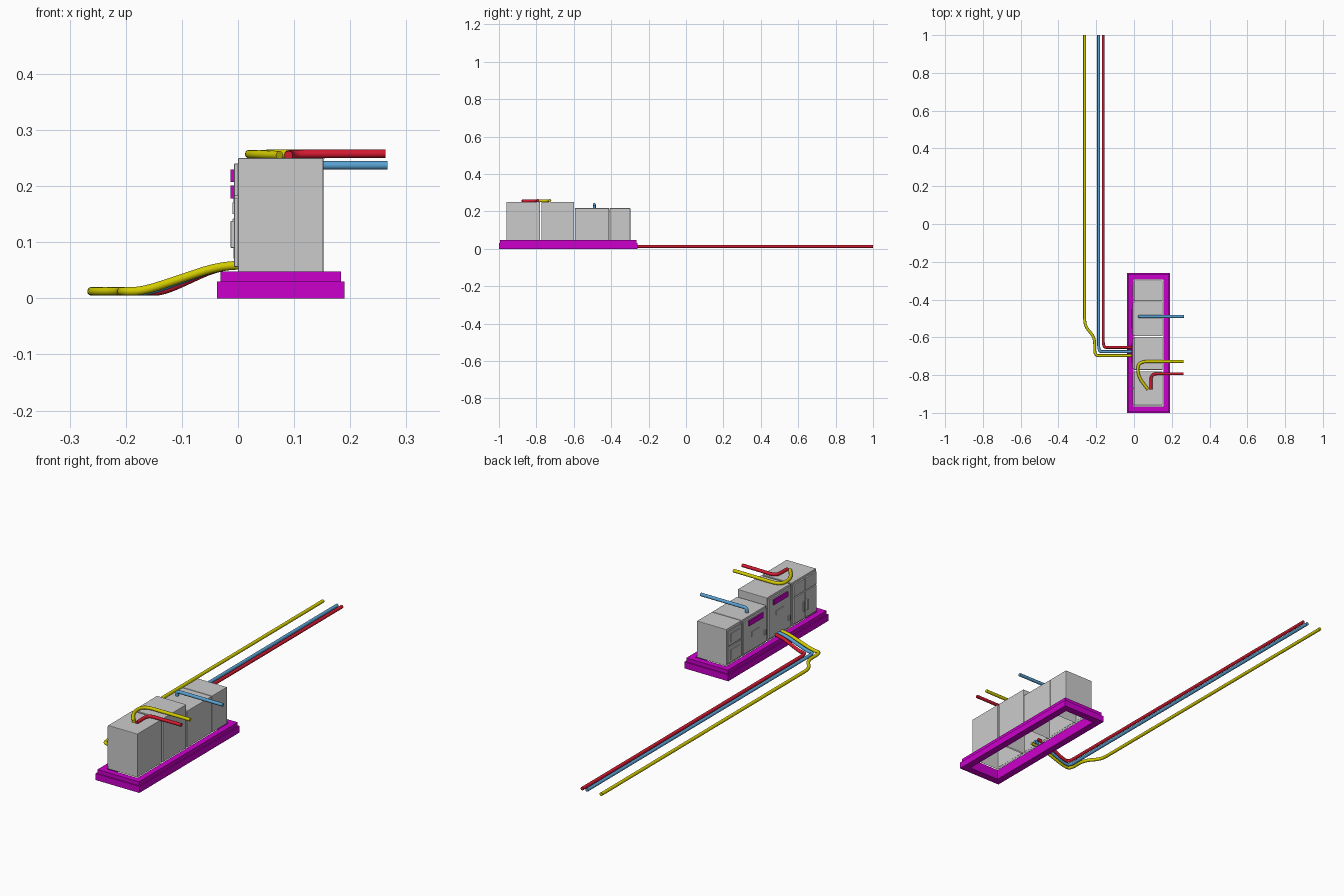
import bpy, bmesh, math
from mathutils import Vector

if "Cube" in bpy.data.objects:
    bpy.data.objects.remove(bpy.data.objects["Cube"])


def colour(name, rgb):
    m = bpy.data.materials.new(name)
    m.diffuse_color = (*rgb, 1)
    m.use_nodes = True
    m.node_tree.nodes["Principled BSDF"].inputs["Base Color"].default_value = m.diffuse_color
    return m


MAGENTA = colour("magenta", (0.6, 0.0, 0.6))
RED = colour("red", (0.65, 0.01, 0.03))
BLUE = colour("blue", (0.1, 0.36, 0.65))
YELLOW = colour("yellow", (0.65, 0.6, 0.0))


def finish(name, bm, mat=None, bevel=0):
    bmesh.ops.recalc_face_normals(bm, faces=bm.faces)
    me = bpy.data.meshes.new(name)
    bm.to_mesh(me)
    bm.free()
    ob = bpy.data.objects.new(name, me)
    bpy.context.collection.objects.link(ob)
    if mat:
        me.materials.append(mat)
    if bevel:
        b = ob.modifiers.new("bevel", 'BEVEL')
        b.width, b.segments = bevel, 2
    return ob


def box(name, x, y, z, mat=None, bevel=0, open_bottom=False):
    bm = bmesh.new()
    bmesh.ops.create_cube(bm, size=1)
    for v in bm.verts:
        v.co = [r[0] + (c + 0.5) * (r[1] - r[0]) for c, r in zip(v.co, (x, y, z))]
    if open_bottom:
        low = [f for f in bm.faces if f.normal.z < -0.9]
        bmesh.ops.delete(bm, geom=low, context='FACES_ONLY')
    return finish(name, bm, mat, bevel)


def pipe(name, pts, mat, radius=0.0077, bend=0.03):
    # path with rounded corners, given a round section
    P = [Vector(p) for p in pts]
    path = [P[0]]
    for a, p, c in zip(P, P[1:], P[2:]):
        s = p + (a - p).normalized() * min(bend, (a - p).length * 0.48)
        e = p + (c - p).normalized() * min(bend, (c - p).length * 0.48)
        for i in range(7):
            t = i / 6
            path.append(s * (1 - t) ** 2 + p * 2 * t * (1 - t) + e * t * t)
    path.append(P[-1])
    cu = bpy.data.curves.new(name, 'CURVE')
    cu.dimensions = '3D'
    cu.bevel_depth, cu.bevel_resolution, cu.use_fill_caps = radius, 4, True
    sp = cu.splines.new('POLY')
    sp.points.add(len(path) - 1)
    for q, v in zip(sp.points, path):
        q.co = (*v, 1)
    cu.materials.append(mat)
    ob = bpy.data.objects.new(name, cu)
    bpy.context.collection.objects.link(ob)
    bpy.ops.object.select_all(action='DESELECT')
    ob.select_set(True)
    bpy.context.view_layer.objects.active = ob
    bpy.ops.object.convert(target='MESH')
    bpy.ops.object.shade_smooth_by_angle(angle=math.radians(40))


# Stepped plinth: profile swept round the cabinet footprint, open in the middle
bm = bmesh.new()
rings = []
for d, z in [(0.034, 0), (0.034, 0.03), (0.028, 0.03), (0.028, 0.048), (0, 0.048), (0, 0)]:
    x0, x1, y0, y1 = -0.003 - d, 0.156 + d, -0.966 - d, -0.293 + d
    rings.append([bm.verts.new((x, y, z)) for x, y in ((x0, y0), (x1, y0), (x1, y1), (x0, y1))])
for i in range(6):
    a, b = rings[i], rings[(i + 1) % 6]
    for j in range(4):
        k = (j + 1) % 4
        bm.faces.new((a[j], a[k], b[k], b[j]))
finish("plinth", bm, MAGENTA)

# Four cabinets in a row
cabinets = {"tall_end": (-0.96, -0.780, 0.25), "tall_inner": (-0.772, -0.598, 0.25),
            "low_inner": (-0.594, -0.411, 0.217), "low_end": (-0.408, -0.298, 0.217)}
for n, (y0, y1, top) in cabinets.items():
    box(n + "_cabinet", (0, 0.152), (y0, y1), (0.047, top), bevel=0.002, open_bottom=True)

# Double doors with upper flaps on the tall end cabinet
for i in range(2):
    y0 = -0.955 + i * 0.086
    box(f"upper_flap_{i}", (-0.007, 0.001), (y0, y0 + 0.083), (0.182, 0.24), bevel=0.0015)
    box(f"lower_door_{i}", (-0.007, 0.001), (y0, y0 + 0.083), (0.056, 0.178), bevel=0.0015)
    hy = -0.870 + (i * 2 - 1) * 0.012
    box(f"door_handle_{i}", (-0.013, -0.006), (hy - 0.004, hy + 0.004), (0.09, 0.138), bevel=0.001)

# Single fronts with coloured plate, slot and latch
for n, y0, y1, top, pz in (("tall", -0.767, -0.603, 0.24, 0.207), ("low", -0.589, -0.416, 0.208, 0.178)):
    c = (y0 + y1) / 2
    box(n + "_front_door", (-0.007, 0.001), (y0, y1), (0.056, top), bevel=0.0015)
    box(n + "_display_plate", (-0.013, -0.006), (c - 0.052, c + 0.052), (pz, pz + 0.023), MAGENTA)
    box(n + "_slot_cover", (-0.010, -0.006), (c - 0.03, c + 0.03), (pz - 0.057, pz - 0.036), bevel=0.001)
    box(n + "_latch", (-0.012, -0.006), (y0 + 0.012, y0 + 0.022), (0.09, 0.114), bevel=0.001)

# Two stacked panels on the low end cabinet
for i, (z0, z1) in enumerate(((0.056, 0.130), (0.136, 0.205))):
    box(f"end_panel_{i}", (-0.005, 0.001), (-0.402, -0.304), (z0, z1), bevel=0.0015)
    box(f"end_panel_inset_{i}", (-0.008, -0.004), (-0.386, -0.32), (z0 + 0.015, z1 - 0.015), bevel=0.001)


# Ground pipes rising over the plinth into the cabinets
def ground_pipe(name, start, y, mat):
    xs = start[-1][0]
    low = max(-0.17, xs + 0.03)
    pts = [(px, py, 0.0125) for px, py in start]
    pts += [(xs, y, 0.0125), (low, y, 0.0125), (-0.036, y, 0.057), (0.02, y, 0.06)]
    pipe(name, pts, mat, bend=0.035)


ground_pipe("red_ground_pipe", [(-0.163, 1)], -0.653, RED)
ground_pipe("blue_ground_pipe", [(-0.187, 1)], -0.676, BLUE)
ground_pipe("yellow_ground_pipe", [(-0.261, 1), (-0.261, -0.54), (-0.208, -0.60)], -0.697, YELLOW)

# Pipes over the roofs
pipe("red_roof_pipe", [(0.09, -0.876, 0.255), (0.09, -0.793, 0.257), (0.263, -0.793, 0.258)], RED)
pipe("yellow_roof_pipe", [(0.074, -0.876, 0.255), (0.02, -0.805, 0.257), (0.02, -0.728, 0.257),
                          (0.263, -0.728, 0.258)], YELLOW, bend=0.05)
pipe("blue_roof_pipe", [(0.028, -0.49, 0.212), (0.028, -0.49, 0.237), (0.266, -0.49, 0.237)], BLUE, bend=0.012)
